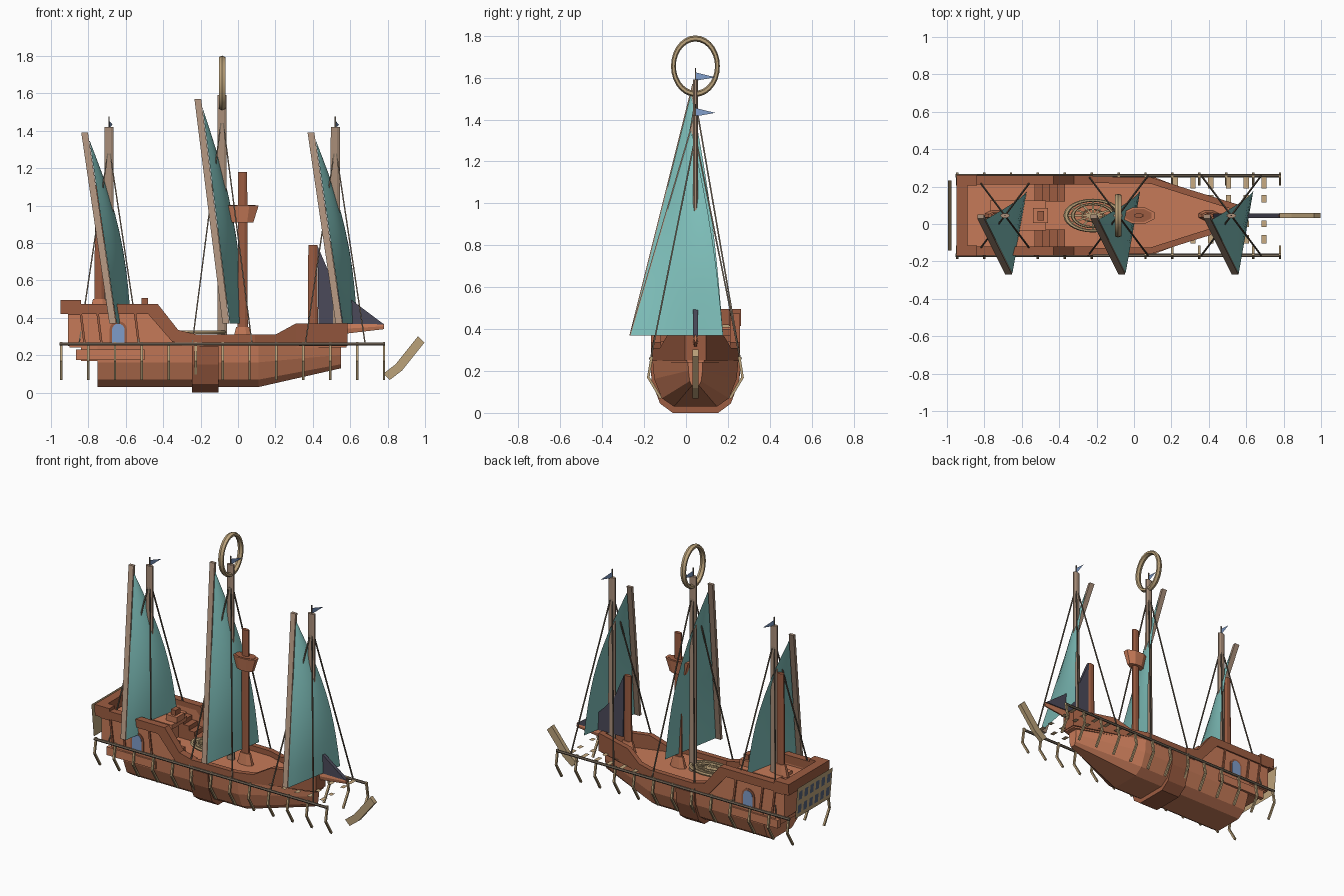
import bpy, bmesh, math
from mathutils import Vector

if "Cube" in bpy.data.objects:
    bpy.data.objects.remove(bpy.data.objects["Cube"])

C = 0.045  # y of the ship's centreline


def material(name, code):
    lin = []
    for i in (0, 2, 4):
        c = int(code[i:i + 2], 16) / 255
        lin.append(c / 12.92 if c < 0.04 else ((c + 0.055) / 1.055) ** 2.4)
    m = bpy.data.materials.new(name)
    m.use_nodes = True
    m.diffuse_color = (*lin, 1)
    m.node_tree.nodes["Principled BSDF"].inputs["Base Color"].default_value = (*lin, 1)
    return m


HULL = material("red wood", "C67A58")
TRIM = material("dark red wood", "9C5C41")
MAST = material("pale wood", "AA8F7A")
SAIL = material("teal cloth", "7FC0BB")
JIB = material("navy cloth", "4B4A5A")
BLUE = material("pale blue", "7F9CC8")
TAN = material("tan wood", "BBA27A")
PLANK = material("light plank", "C8AB82")
RAIL = material("grey wood", "756859")
GLASS = material("dark glass", "55617A")


def mesh(name, verts, faces, mat):
    me = bpy.data.meshes.new(name)
    me.from_pydata([(x, y + C, z) for x, y, z in verts], [], faces)
    bm = bmesh.new()
    bm.from_mesh(me)
    bmesh.ops.recalc_face_normals(bm, faces=bm.faces)
    bm.to_mesh(me)
    bm.free()
    me.materials.append(mat)
    ob = bpy.data.objects.new(name, me)
    bpy.context.collection.objects.link(ob)


def loft(name, rings, mat):
    n = len(rings[0])
    verts = [v for r in rings for v in r]
    faces = [(k * n + i, k * n + (i + 1) % n, (k + 1) * n + (i + 1) % n, (k + 1) * n + i)
             for k in range(len(rings) - 1) for i in range(n)]
    faces += [tuple(range(n)), tuple(range(len(verts) - n, len(verts)))]
    mesh(name, verts, faces, mat)


def prism(name, pts, y0, y1, mat):
    loft(name, [[(x, y, z) for x, z in pts] for y in (y0, y1)], mat)


def box(name, x0, x1, y0, y1, z0, z1, mat):
    prism(name, [(x0, z0), (x1, z0), (x1, z1), (x0, z1)], y0, y1, mat)


def tube(name, path, r, mat, n=6, r2=None, flat=1):
    """Round bar along a path; flat squeezes a bar on the centreline across the ship."""
    path = [Vector(p) for p in path]
    rings = []
    for i, p in enumerate(path):
        d = (path[min(i + 1, len(path) - 1)] - path[max(i - 1, 0)]).normalized()
        side = d.cross(Vector((0, 1, 0)) if abs(d.y) < 0.9 else Vector((1, 0, 0))).normalized()
        up = d.cross(side)
        rad = r2 if r2 and i == len(path) - 1 else r
        ring = [p + rad * (math.cos(a) * side + math.sin(a) * up)
                for a in (math.tau * (k + 0.5) / n for k in range(n))]
        rings.append([(v.x, v.y * flat, v.z) for v in ring])
    loft(name, rings, mat)


def hoop(name, x, z, scale, minor, rot, mat):
    bpy.ops.mesh.primitive_torus_add(major_segments=28, minor_segments=6, major_radius=1,
                                     minor_radius=minor, location=(x, C, z), rotation=rot)
    ob = bpy.context.object
    ob.name, ob.scale = name, scale
    ob.data.materials.append(mat)


def section(x, half, low):
    side = [(1, 0.25), (0.96, low + (0.25 - low) * 0.6), (0.78, low + (0.25 - low) * 0.18), (0.5, low)]
    return [(x, half * w, z) for w, z in side] + [(x, -half * w, z) for w, z in reversed(side)]


# Hull, midships band and stern
loft("hull", [section(-0.75, 0.205, 0.03), section(0.11, 0.205, 0.03), section(0.55, 0.035, 0.13)], HULL)
loft("midships_band", [section(-0.245, 0.217, 0), section(-0.105, 0.217, 0)], TRIM)
box("stern_overhang", -0.84, -0.74, -0.2, 0.2, 0.17, 0.26, HULL)
prism("deck", [(-0.9, 0.24), (0.1, 0.24), (0.1, 0.275), (-0.9, 0.275)], -0.195, 0.195, HULL)
loft("fore_deck", [[(x, y, z) for y, z in ((-h, 0.24), (h, 0.24), (h, 0.275), (-h, 0.275))]
                   for x, h in ((0.1, 0.195), (0.58, 0.04))], HULL)
box("bow_post", 0.55, 0.585, -0.05, 0.05, 0.25, 0.37, TRIM)
tube("bowsprit", [(0.55, 0, 0.34), (0.78, 0, 0.355)], 0.032, HULL, 6, 0.018, 0.4)

# Stern castle
prism("castle", [(-0.91, 0.25), (-0.91, 0.41), (-0.53, 0.41), (-0.53, 0.25)], -0.18, 0.18, HULL)
box("stern_rail", -0.95, -0.89, -0.215, 0.215, 0.42, 0.495, TRIM)
box("quarter_platform", -0.77, -0.47, -0.08, 0.08, 0.4, 0.43, HULL)
box("chest", -0.54, -0.46, -0.04, 0.04, 0.43, 0.47, HULL)
box("chest_lid", -0.515, -0.48, -0.025, 0.025, 0.47, 0.505, TRIM)

arch = [(math.cos(a * math.pi / 8), math.sin(a * math.pi / 8)) for a in range(9)]


def arch_profile(r, top):
    return [(-0.64 - r, 0.265), (-0.64 + r, 0.265)] + [(-0.64 + r * c, top + r * s) for c, s in arch]


band = [(-0.86, 0.475), (-0.43, 0.475), (-0.32, 0.335), (-0.22, 0.31),
        (-0.22, 0.26), (-0.35, 0.27), (-0.48, 0.42), (-0.86, 0.42)]
bulwark = [(-0.3, 0.21, 0.31), (0.09, 0.205, 0.31), (0.2, 0.17, 0.31), (0.31, 0.135, 0.37), (0.585, 0.05, 0.37)]

for s, word in ((1, "left"), (-1, "right")):
    loft(word + "_bulwark", [[(x, s * h, 0.25), (x, s * h, z), (x, s * (h - 0.035), z), (x, s * (h - 0.035), 0.25)]
                             for x, h, z in bulwark], TRIM)
    prism(word + "_castle_wall", [(-0.91, 0.25), (-0.91, 0.44), (-0.46, 0.44), (-0.29, 0.25)],
          s * 0.165, s * 0.203, HULL)
    prism(word + "_castle_band", band, s * 0.165, s * 0.213, TRIM)
    prism(word + "_stern_cap", [(-0.95, 0.44), (-0.9, 0.415), (-0.84, 0.415), (-0.84, 0.495), (-0.95, 0.495)],
          s * 0.16, s * 0.217, TRIM)
    box(word + "_strake", -0.865, -0.5, s * 0.185, s * 0.213, 0.175, 0.23, HULL)
    prism(word + "_window_frame", arch_profile(0.047, 0.335), s * 0.2, s * 0.208, TRIM)
    prism(word + "_window", arch_profile(0.034, 0.335), s * 0.2, s * 0.211, BLUE)
    for x in (-0.82, -0.73, -0.53):
        tube(word + "_brace", [(x - 0.02, s * 0.205, 0.42), (x, s * 0.205, 0.26)], 0.009, TRIM, 4)
    for i in range(4):
        box(word + "_step", -0.53 + i * 0.04, -0.49 + i * 0.04, s * 0.075, s * 0.168, 0.26, 0.4 - i * 0.03, TRIM)

    # Side rail with its hanging legs
    tube(word + "_rail", [(-0.955, s * 0.213, 0.26), (0.785, s * 0.213, 0.26)], 0.009, RAIL)
    for i in range(13):
        x = -0.945 + i * 0.1438
        tube(word + "_rail_leg", [(x, s * 0.208, 0.27), (x, s * 0.225, 0.17), (x, s * 0.165, 0.07)], 0.009, TAN, 4)

# Flat rungs between the rails at the bow
for i in range(6):
    x = 0.22 + i * 0.095
    for y0, y1 in ((0.145, 0.207), (0.07, 0.11), (-0.06, -0.025), (-0.15, -0.105)):
        mesh("bow_rung", [(x - 0.014, y0, 0.262), (x + 0.014, y0, 0.262),
                          (x + 0.014, y1, 0.262), (x - 0.014, y1, 0.262)], [(0, 1, 2, 3)], PLANK)


# Stern gallery plate with two rows of panes
def gallery_quad(name, y0, y1, t0, t1, out, mat):
    mesh(name, [(-0.977 - 0.018 * t - out, y, 0.26 + 0.21 * t)
                for y, t in ((y0, t0), (y1, t0), (y1, t1), (y0, t1))], [(0, 1, 2, 3)], mat)


gallery_quad("gallery_plate", -0.187, 0.187, 0, 1, 0, TAN)
for row in (0.14, 0.58):
    for i in range(6):
        y = -0.15 + i * 0.06
        gallery_quad("gallery_pane", y - 0.018, y + 0.018, row, row + 0.28, 0.003, GLASS)

# Figurehead, deck wheel and mast halo
loft("figurehead", [[(x + o, y, z - o) for o, y in ((-0.017, -0.014), (-0.017, 0.014), (0.017, 0.014), (0.017, -0.014))]
                    for x, z in ((0.795, 0.085), (0.86, 0.135), (0.92, 0.21), (0.98, 0.285))], TAN)
for k in (1, 0.75, 0.4):
    hoop("deck_wheel_ring", -0.22, 0.323, (0.143 * k, 0.082 * k, 0.12), 0.1, (0, 0, 0), TAN)
for i in range(12):
    a = math.tau * i / 12
    tube("deck_wheel_spoke", [(-0.22, 0, 0.323), (-0.22 + 0.143 * math.cos(a), 0.082 * math.sin(a), 0.323)],
         0.007, TAN, 4)
hoop("mast_halo", -0.085, 1.655, (0.132, 0.105, 0.18), 0.11, (0, math.pi / 2, 0), TAN)

# Red masts, collars and crow's nest, all narrow across the ship
for x, base, top in ((-0.74, 0.42, 1.11), (0.025, 0.27, 1.18), (0.4, 0.27, 0.79)):
    tube("red_mast", [(x, 0, base), (x, 0, top)], 0.03, TRIM, 8, 0.026, 0.5)
    tube("mast_collar", [(x, 0, base), (x, 0, base + 0.08)], 0.06, HULL, 8, 0.038, 0.5)
tube("crows_nest", [(0.025, 0, 0.91), (0.025, 0, 1.0)], 0.062, HULL, 8, 0.092, 0.5)
tube("crows_nest_floor", [(0.025, 0, 0.997), (0.025, 0, 1.003)], 0.075, TRIM, 8, 0.075, 0.5)

# Jib
prism("jib", [(0.425, 0.785), (0.43, 0.37), (0.78, 0.365), (0.6, 0.5), (0.5, 0.61)], -0.012, 0.012, JIB)


# Pale masts, each with a yard, a lateen sail, a flag and four stays
def rig(word, x, top, yard_top, base):
    tube(word + "_mast", [(x, 0, base), (x, 0, top)], 0.028, MAST, 8, 0.026, 0.5)
    head, foot = Vector((x - 0.13, -0.005, yard_top)), Vector((x + 0.02, -0.305, 0.37))
    loft(word + "_yard", [[p + Vector((a, b, 0)) for a, b in ((-0.018, -0.01), (0.018, -0.01), (0.018, 0.01), (-0.018, 0.01))]
                          for p in (head, foot)], MAST)
    peak, clew, n = head.lerp(foot, 0.04), Vector((x + 0.118, 0.132, 0.37)), 10
    shift = Vector((0.02, -0.004, 0))
    peak, tack = peak + shift, foot + shift
    verts = []
    for i in range(n + 1):
        u = i / n
        for j in range(n + 1):
            v = j / n
            p = peak.lerp(tack, u).lerp(peak.lerp(clew, u), v)
            p.x += 0.055 * math.sin(math.pi * u) * math.sin(math.pi * v * 0.65)
            p.y += 0.02 * math.sin(math.pi * u) * v
            verts.append(p)
    m = n + 1
    mesh(word + "_sail", verts, [(i * m + j, i * m + j + 1, i * m + m + j + 1, i * m + m + j)
                                 for i in range(n) for j in range(n)], SAIL)
    tube(word + "_flag_pole", [(x, 0, top), (x, 0, top + 0.055)], 0.004, RAIL, 4)
    mesh(word + "_flag", [(x, 0, top - 0.005), (x, 0, top + 0.035), (x + 0.02, 0.095, top + 0.012)], [(0, 1, 2)], BLUE)
    for sx in (-1, 1):
        for sy in (-1, 1):
            tube(word + "_stay", [(x, 0, top - 0.1), (x + sx * 0.16, sy * 0.213, 0.26)], 0.005, RAIL, 4)


rig("rear", -0.69, 1.42, 1.39, 0.4)
rig("main", -0.085, 1.59, 1.57, 0.27)
rig("fore", 0.52, 1.42, 1.39, 0.27)

# Smooth the hoops and sails while keeping every crisp edge
bpy.ops.object.select_all(action="DESELECT")
for ob in bpy.data.objects:
    if ob.name.startswith(("mast_halo", "deck_wheel_ring")) or "_sail" in ob.name:
        ob.select_set(True)
        bpy.context.view_layer.objects.active = ob
bpy.ops.object.shade_smooth_by_angle()
